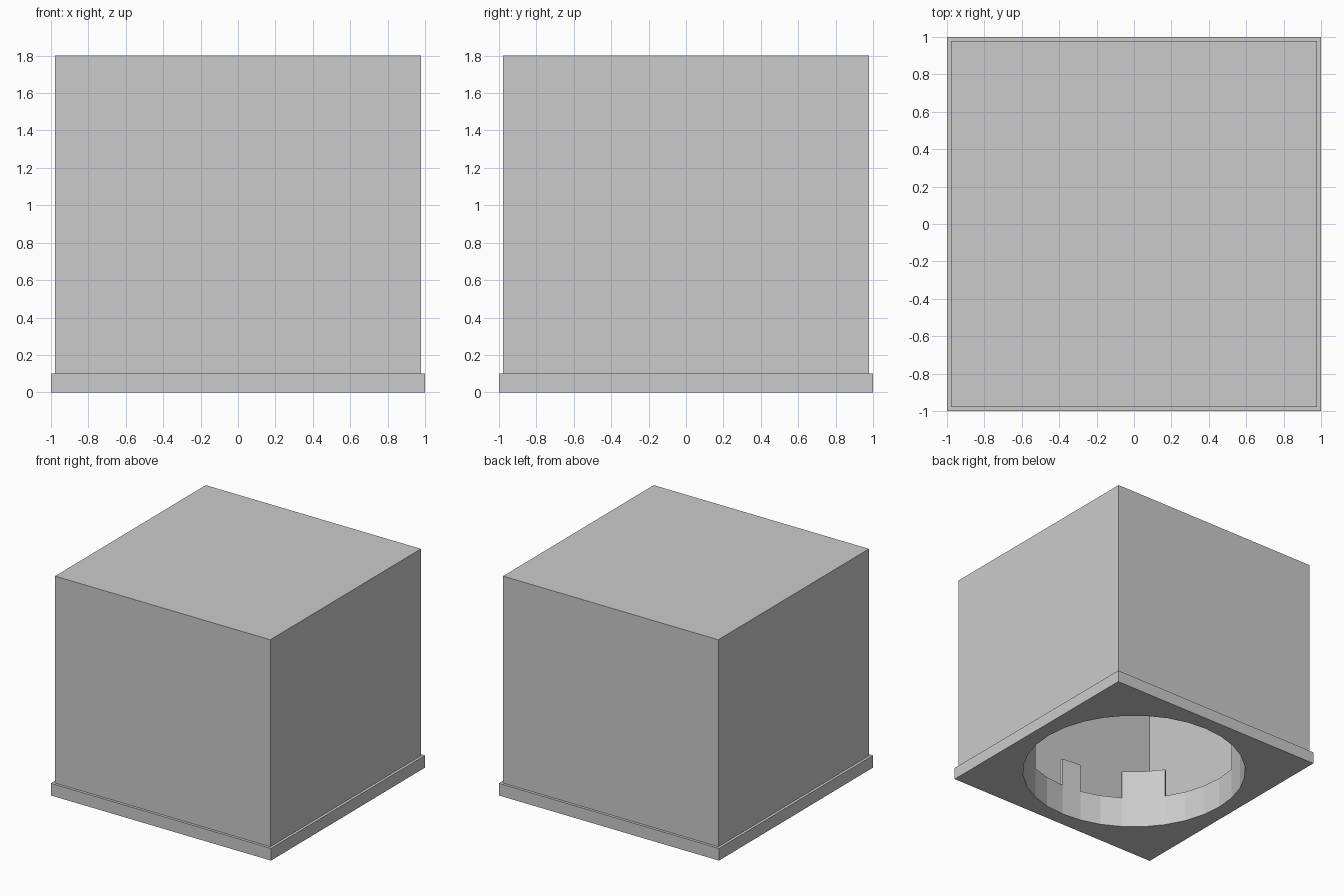
import bpy, bmesh
from math import cos, sin, tau

if "Cube" in bpy.data.objects:
    bpy.data.objects.remove(bpy.data.objects["Cube"])

N = 32            # sides of the round opening
R = 0.874         # opening radius
WALL = 0.03       # ring wall thickness
BASE_TOP = 0.1
RING_TOP = 0.26
MERLON_TOP = 0.5


def finish(name, bm):
    bmesh.ops.recalc_face_normals(bm, faces=bm.faces)
    mesh = bpy.data.meshes.new(name)
    bm.to_mesh(mesh)
    bm.free()
    obj = bpy.data.objects.new(name, mesh)
    bpy.context.collection.objects.link(obj)
    return obj


def circle(r):
    return [(r * cos(tau * i / N), r * sin(tau * i / N)) for i in range(N)]


def extruded_band(bm, inner, outer, z0, z1, closed=True):
    """Solid strip between two matching outlines."""
    rows = [[bm.verts.new((x, y, z)) for x, y in pts]
            for pts, z in ((inner, z0), (outer, z0), (outer, z1), (inner, z1))]
    n = len(inner)
    for i in range(n if closed else n - 1):
        j = (i + 1) % n
        for a, b in zip(rows, rows[1:] + rows[:1]):
            bm.faces.new((a[i], a[j], b[j], b[i]))
    if not closed:
        bm.faces.new([r[0] for r in rows])
        bm.faces.new([r[-1] for r in rows])


inner, outer = circle(R), circle(R + WALL)

# Square base plate with round opening
square = [(x / max(abs(x), abs(y)), y / max(abs(x), abs(y))) for x, y in inner]
bm = bmesh.new()
extruded_band(bm, inner, square, 0, BASE_TOP)
finish("base_plate", bm)

# Hollow box cover, open underneath
bm = bmesh.new()
bmesh.ops.create_cube(bm, size=1)
for v in bm.verts:
    v.co.x *= 1.956
    v.co.y *= 1.956
    v.co.z = 1.8 if v.co.z > 0 else BASE_TOP
bottom = [f for f in bm.faces if all(v.co.z < 0.2 for v in f.verts)]
bmesh.ops.delete(bm, geom=bottom, context='FACES_ONLY')
# keep the outward orientation of the cube
finish("box_cover", bm)

# Low ring wall inside the cover
bm = bmesh.new()
extruded_band(bm, inner, outer, BASE_TOP, RING_TOP)
finish("ring_wall", bm)

# Raised blocks along the ring wall, repeated half a turn around
bm = bmesh.new()
for start, count in ((19, 2), (23, 1), (26, 1), (29, 2)):
    for turn in (0, N // 2):
        ids = [(start + turn + k) % N for k in range(count + 1)]
        extruded_band(bm, [inner[i] for i in ids], [outer[i] for i in ids],
                      RING_TOP, MERLON_TOP, closed=False)
finish("ring_blocks", bm)
